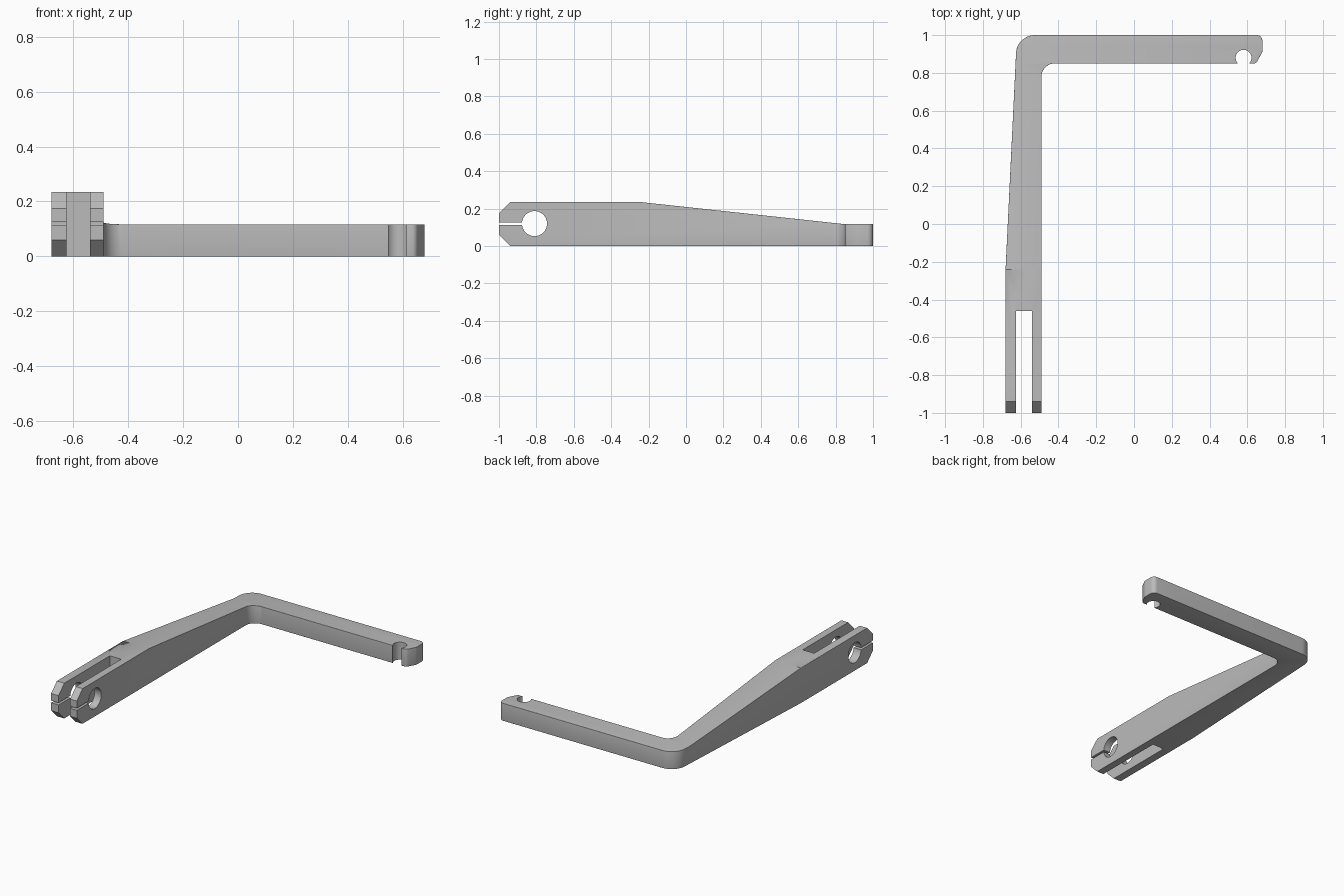
import bpy, bmesh, math
from mathutils import Vector

cube = bpy.data.objects.get("Cube")
if cube:
    bpy.data.objects.remove(cube)

grey = bpy.data.materials.new("satin grey")
grey.use_nodes = True
grey.diffuse_color = (0.5, 0.5, 0.5, 1)
grey.node_tree.nodes["Principled BSDF"].inputs["Base Color"].default_value = (0.5, 0.5, 0.5, 1)


def arc(cx, cy, r, start, end, n=10):
    angles = [math.radians(start + (end - start) * i / n) for i in range(n + 1)]
    return [(cx + r * math.cos(a), cy + r * math.sin(a)) for a in angles]


def prism(name, points, low, high, along="z"):
    """Extrude a closed outline: (x, y) along z, or (y, z) along x."""
    place = (lambda p: (p[0], p[1], low)) if along == "z" else (lambda p: (low, p[0], p[1]))
    step = Vector((0, 0, high - low)) if along == "z" else Vector((high - low, 0, 0))
    bm = bmesh.new()
    face = bm.faces.new([bm.verts.new(place(p)) for p in points])
    top = bmesh.ops.extrude_face_region(bm, geom=[face])["geom"]
    bmesh.ops.translate(bm, vec=step, verts=[g for g in top if isinstance(g, bmesh.types.BMVert)])
    bmesh.ops.recalc_face_normals(bm, faces=bm.faces)
    mesh = bpy.data.meshes.new(name)
    bm.to_mesh(mesh)
    bm.free()
    mesh.materials.append(grey)
    obj = bpy.data.objects.new(name, mesh)
    bpy.context.collection.objects.link(obj)
    return obj


def combine(obj, tool, operation):
    mod = obj.modifiers.new(operation.lower(), "BOOLEAN")
    mod.object, mod.operation, mod.solver = tool, operation, "EXACT"
    graph = bpy.context.evaluated_depsgraph_get()
    mesh = bpy.data.meshes.new_from_object(obj.evaluated_get(graph))
    obj.modifiers.clear()
    obj.data = mesh
    bpy.data.objects.remove(tool)


def rect(a, b, c, d):
    return [(a, c), (b, c), (b, d), (a, d)]


# L-shaped plan with a rounded elbow and hooked tip
plan = [(-0.68, -1), (-0.49, -1)]
plan += arc(-0.42, 0.78, 0.07, 180, 90)
plan += [(0.625, 0.85)] + arc(0.635, 0.87, 0.02, -90, -25, 4)
plan += arc(0.64, 0.92, 0.04, -15, 0, 3) + arc(0.65, 0.97, 0.03, 0, 90, 6)
plan += arc(-0.525, 0.9, 0.1, 90, 172)
plan += [(-0.68, -0.24)]
lever = prism("bent_lever", plan, -0.1, 0.4)

# Side profile with the tapering top and chamfered fork end
side = [(-1, 0.06), (-0.94, 0), (1, 0), (1, 0.117), (0.85, 0.117),
        (-0.24, 0.235), (-0.94, 0.235), (-1, 0.175)]
combine(lever, prism("side_profile", side, -1, 1, "x"), "INTERSECT")

# Round the long upper and lower edges
bm = bmesh.new()
bm.from_mesh(lever.data)
bmesh.ops.remove_doubles(bm, verts=bm.verts, dist=0.0005)
bm.normal_update()


def is_rim(edge, bottom):
    if len(edge.link_faces) != 2:
        return False
    za, zb = sorted((f.normal.z for f in edge.link_faces), key=abs)
    return abs(za) < 0.3 and abs(zb) > 0.9 and (zb < 0) == bottom


rims = [e for e in bm.edges if is_rim(e, True)
        or (is_rim(e, False) and max(v.co.y for v in e.verts) > -0.2)]
bmesh.ops.bevel(bm, geom=rims, offset=0.018, segments=4, profile=0.5,
                affect="EDGES", clamp_overlap=True)
bm.to_mesh(lever.data)
bm.free()

# Fork slot, pin hole and clamping slit
combine(lever, prism("fork_slot", rect(-0.625, -0.54, -1.1, -0.46), -0.1, 0.4), "DIFFERENCE")
combine(lever, prism("pin_hole", arc(-0.81, 0.12, 0.067, 0, 352.5, 47), -1, 0, "x"), "DIFFERENCE")
combine(lever, prism("clamp_slit", rect(-1.1, -0.82, 0.113, 0.127), -1, 0, "x"), "DIFFERENCE")

# Round hook notch with a narrower mouth
mouth = [(0.55, 0.8), (0.612, 0.8)]
notch = mouth + arc(0.58, 0.88, 0.042, -40, 220, 24)
combine(lever, prism("hook_notch", notch, -0.1, 0.4), "DIFFERENCE")

bpy.ops.object.select_all(action="DESELECT")
lever.select_set(True)
bpy.context.view_layer.objects.active = lever
bpy.ops.object.shade_smooth_by_angle(angle=math.radians(30))
